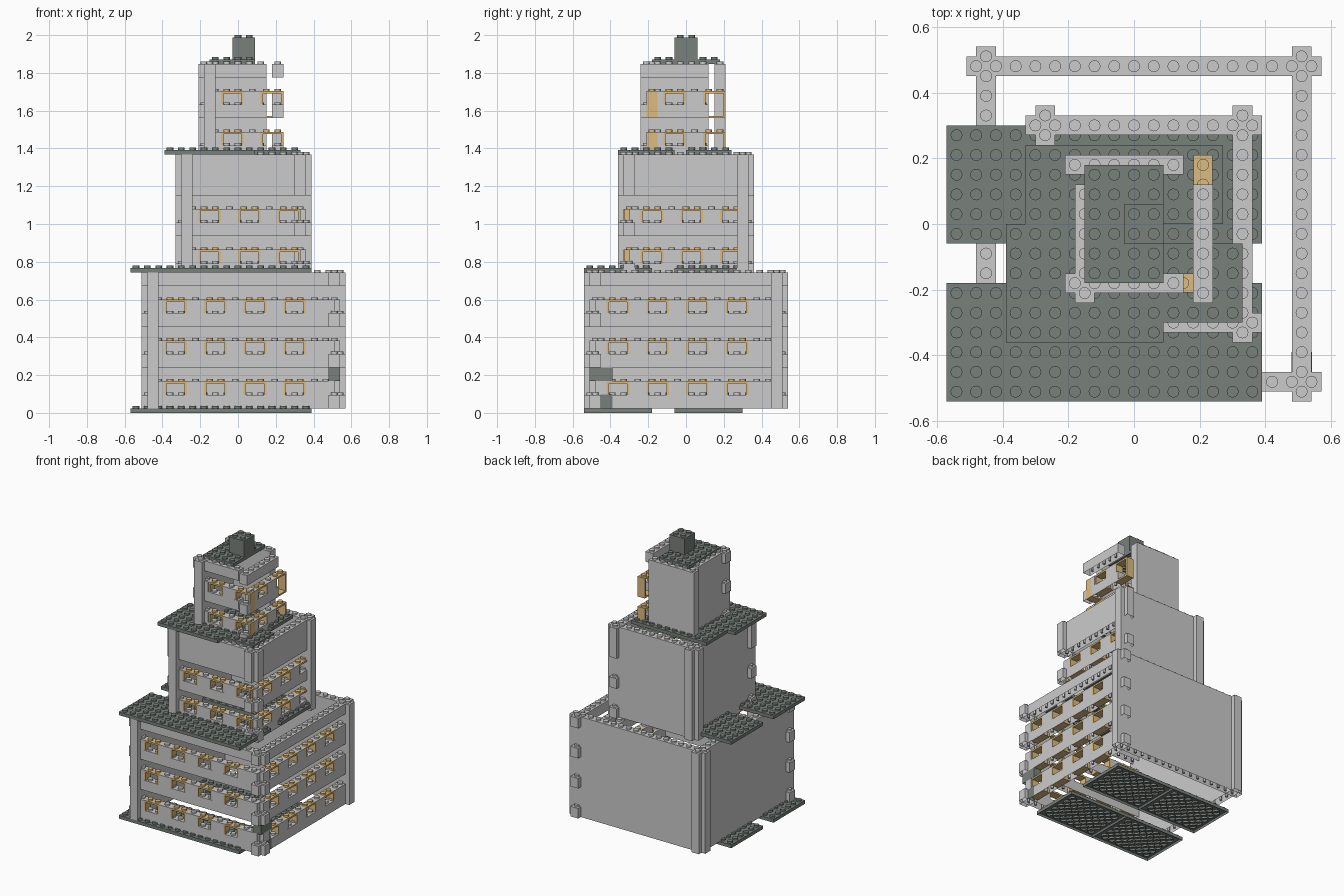
import bpy, bmesh
from mathutils import Matrix, Vector

if "Cube" in bpy.data.objects:
    bpy.data.objects.remove(bpy.data.objects["Cube"])

P, B, PL = 0.06, 0.072, 0.024        # stud pitch, brick height, plate height
STUD_R, STUD_H, WALL = 0.018, 0.012, 0.010


def material(name, colour):
    m = bpy.data.materials.new(name)
    m.diffuse_color = (*colour, 1)
    m.use_nodes = True
    m.node_tree.nodes["Principled BSDF"].inputs["Base Color"].default_value = m.diffuse_color
    return m


DARK = material("dark_grey", (0.19, 0.22, 0.20))
TAN = material("tan", (0.72, 0.50, 0.22))


def finish(bm, name, mat=None):
    me = bpy.data.meshes.new(name)
    bm.to_mesh(me)
    bm.free()
    ob = bpy.data.objects.new(name, me)
    bpy.context.collection.objects.link(ob)
    if mat:
        me.materials.append(mat)


def box(bm, x0, x1, y0, y1, z0, z1):
    mat = Matrix.Translation(((x0 + x1) / 2, (y0 + y1) / 2, (z0 + z1) / 2))
    mat = mat @ Matrix.Diagonal((x1 - x0, y1 - y0, z1 - z0, 1))
    return bmesh.ops.create_cube(bm, size=1, matrix=mat)["verts"]


def cyl(bm, x, y, z0, h, r, caps=True, seg=16):
    bmesh.ops.create_cone(bm, cap_ends=caps, segments=seg, radius1=r, radius2=r, depth=h,
                          matrix=Matrix.Translation((x, y, z0 + h / 2)))


def grid(a, b):
    # stud centres between two edges
    n = max(1, int((b - a) / P + 0.01))
    return [(a + b) / 2 + (i - (n - 1) / 2) * P for i in range(n)]


def mids(v):
    return [(a + b) / 2 for a, b in zip(v, v[1:])]


def studs(bm, x0, x1, y0, y1, z):
    for x in grid(x0, x1):
        for y in grid(y0, y1):
            cyl(bm, x, y, z, STUD_H, STUD_R)


def brick(bm, x0, x1, y0, y1, z0, z1):
    # hollow underside with pins or tubes, studs on top
    vs = box(bm, x0, x1, y0, y1, z0, z1)
    bottom = min({f for v in vs for f in v.link_faces}, key=lambda f: f.calc_center_median().z)
    bmesh.ops.inset_individual(bm, faces=[bottom], thickness=WALL, depth=0)
    depth = min(z1 - z0, B) - WALL
    bmesh.ops.translate(bm, verts=list(bottom.verts), vec=Vector((0, 0, depth)))
    gx, gy = grid(x0, x1), grid(y0, y1)
    wide = len(gx) > 1 and len(gy) > 1
    for x in (mids(gx) if len(gx) > 1 else gx):
        for y in (mids(gy) if len(gy) > 1 else gy):
            if len(gx) * len(gy) > 1:
                cyl(bm, x, y, z0, depth, 0.024 if wide else 0.009, not wide, 12)
    studs(bm, x0, x1, y0, y1, z1)


def part(name, mat, *boxes):
    bm = bmesh.new()
    for b in boxes:
        brick(bm, *b)
    finish(bm, name, mat)


def along(axis, a0, a1, c, z0, z1, half=P / 2):
    # box running along one axis, centred on c across it
    return (a0, a1, c - half, c + half, z0, z1) if axis == 'x' else (c - half, c + half, a0, a1, z0, z1)


def window(bm, axis, a, c, z):
    # open frame two studs wide and two bricks tall
    t, h = 0.012, 2 * B
    for lo, hi, za, zb in ((-P, -P + t, 0, h), (P - t, P, 0, h),
                           (-P + t, P - t, 0, t), (-P + t, P - t, h - t, h)):
        box(bm, *along(axis, a + lo, a + hi, c, z + za, z + zb, P / 2 - 0.001))
    studs(bm, *along(axis, a - P, a + P, c, z, z)[:4], z + h)


def window_wall(name, axis, start, end, c, base, rows, count, top):
    # storeys: a full course, a course broken by windows, then an open gap
    for r in range(rows):
        z = base + r * 3 * B
        centres = [start + 0.18 + 0.21 * i for i in range(count)]
        bm = bmesh.new()
        brick(bm, *along(axis, start, end, c, z, z + B))
        cur = start + P
        for w in centres + [None]:
            stop = end - P if w is None else w - P
            if stop - cur > 0.02:
                brick(bm, *along(axis, cur, stop, c, z + B, z + 2 * B))
            cur = stop + 2 * P
        finish(bm, f"{name}_storey_{r + 1}")
        bm = bmesh.new()
        for w in centres:
            window(bm, axis, w, c, z)
        finish(bm, f"{name}_windows_{r + 1}", TAN)
    part(f"{name}_top_course", None, along(axis, start, end, c, base + rows * 3 * B, top))


def tier(name, xs, ys, left, right, front, back, base, top, rows, count):
    part(f"{name}_back_wall", None, along('x', *xs, back, base, top))
    part(f"{name}_left_wall", None, along('y', *ys, left, base, top))
    window_wall(f"{name}_front_wall", 'x', *xs, front, base, rows, count, top)
    window_wall(f"{name}_right_wall", 'y', *ys, right, base, rows, count, top)


# three stacked tiers
tier("lower_tier", (-0.51, 0.57), (-0.54, 0.54), -0.45, 0.51, -0.48, 0.48, 0.024, 0.744, 3, 4)
tier("middle_tier", (-0.33, 0.39), (-0.36, 0.36), -0.27, 0.33, -0.30, 0.30, 0.72, 1.368, 2, 3)
tier("upper_tier", (-0.21, 0.15), (-0.24, 0.12), -0.15, 0.21, -0.18, 0.18, 1.344, 1.848, 2, 2)

# base plates and the matching lower terrace
for name, z in (("base_plates", 0), ("lower_terrace", 0.744)):
    part(name, DARK, *[(x, x + 0.48, y, y + 0.36, z, z + PL)
                       for x in (-0.57, -0.09) for y in (-0.54, -0.06)])

# upper terrace, roof and rooftop block
z = 1.368
part("upper_terrace", DARK,
     (-0.39, 0.09, -0.36, 0.0, z, z + PL),
     (0.09, 0.33, -0.30, -0.06, z, z + PL),
     (-0.33, 0.27, 0.0, 0.24, z, z + PL))
part("roof_plate", DARK, (-0.15, 0.09, -0.18, 0.18, 1.848, 1.872))
part("rooftop_block", DARK, (-0.03, 0.09, -0.06, 0.06, 1.872, 1.988))

# dark bricks at the front right corner
part("dark_corner_bricks", DARK,
     (0.48, 0.54, -0.51, -0.39, 0.168, 0.24),
     (0.479, 0.541, -0.45, -0.39, 0.024, 0.097))

# smooth stud sides, keep sharp edges
for ob in bpy.context.scene.objects:
    ob.select_set(True)
    bpy.context.view_layer.objects.active = ob
bpy.ops.object.shade_smooth_by_angle()
